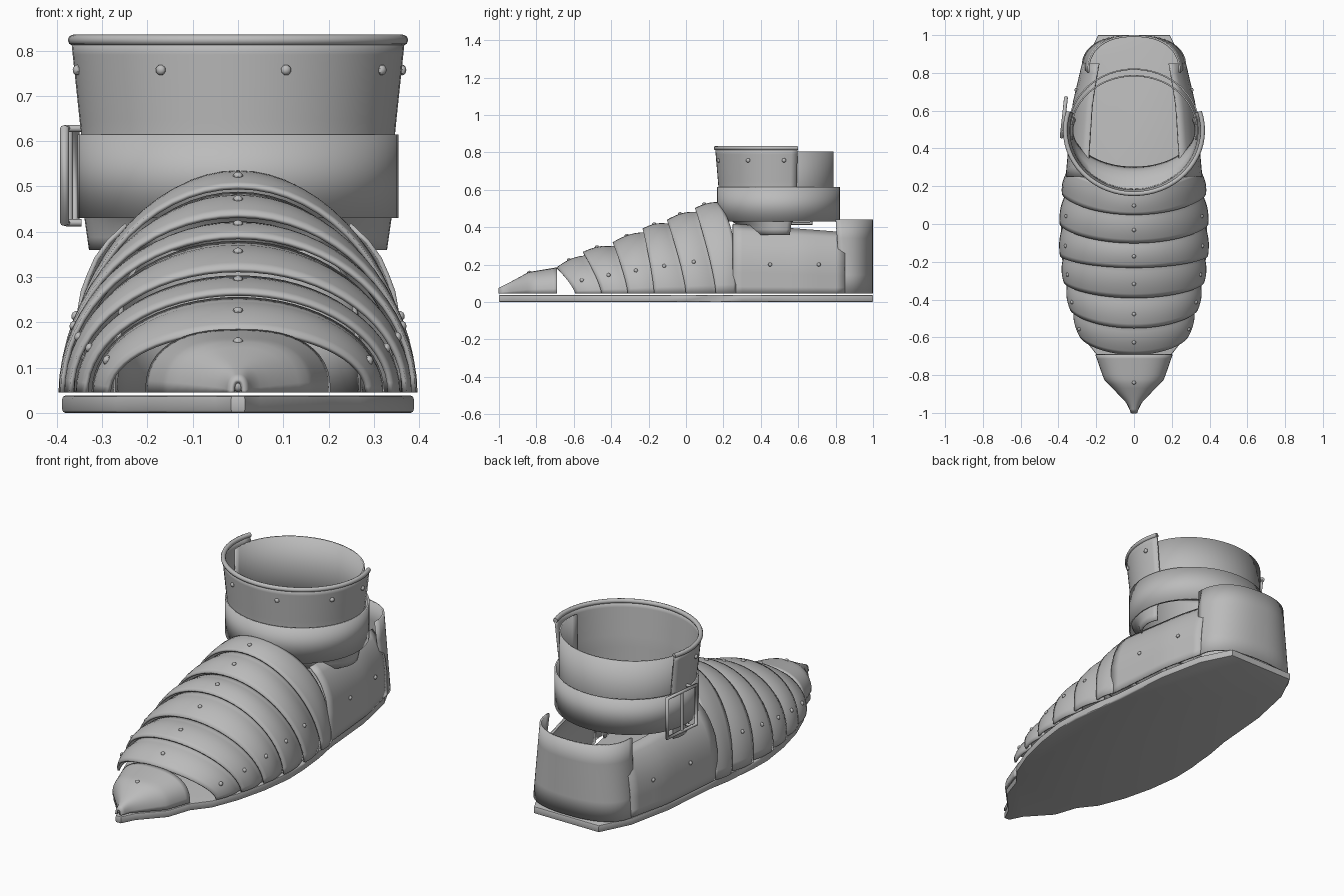
import bpy, bmesh, math
from mathutils import Vector

if "Cube" in bpy.data.objects:
    bpy.data.objects.remove(bpy.data.objects["Cube"])

steel = bpy.data.materials.new("steel grey")
steel.diffuse_color = (0.5, 0.5, 0.5, 1)
steel.use_nodes = True
steel.node_tree.nodes["Principled BSDF"].inputs["Base Color"].default_value = steel.diffuse_color


def finish(name, bm, angle=40, thickness=0, offset=-1):
    bmesh.ops.recalc_face_normals(bm, faces=bm.faces)
    me = bpy.data.meshes.new(name)
    bm.to_mesh(me)
    bm.free()
    ob = bpy.data.objects.new(name, me)
    bpy.context.collection.objects.link(ob)
    me.materials.append(steel)
    if thickness:
        m = ob.modifiers.new("thickness", 'SOLIDIFY')
        m.thickness, m.offset = thickness, offset
    bpy.ops.object.select_all(action='DESELECT')
    bpy.context.view_layer.objects.active = ob
    ob.select_set(True)
    bpy.ops.object.shade_smooth_by_angle(angle=math.radians(angle))
    return ob


def sheet(name, fn, nu, nv, thickness=0.01, closed=False):
    """Grid surface from fn(u, v), u and v in 0..1."""
    bm = bmesh.new()
    rows = [[bm.verts.new(fn(i / nu, j / nv)) for i in range(nu if closed else nu + 1)]
            for j in range(nv + 1)]
    n = len(rows[0])
    for a, b in zip(rows, rows[1:]):
        for i in range(nu):
            k = (i + 1) % n
            bm.faces.new((a[i], a[k], b[k], b[i]))
    return finish(name, bm, 40, thickness, 0)


def lerp(points, t):
    """Piecewise linear lookup in (t, value) pairs."""
    for (a, p), (b, q) in zip(points, points[1:]):
        if t <= b:
            return p + (q - p) * max(0, (t - a) / (b - a))
    return points[-1][1]


def tube(name, points, r, cyclic=False):
    cu = bpy.data.curves.new(name, 'CURVE')
    cu.dimensions, cu.bevel_depth, cu.bevel_resolution, cu.use_fill_caps = '3D', r, 2, True
    sp = cu.splines.new('POLY')
    sp.points.add(len(points) - 1)
    for p, c in zip(sp.points, points):
        p.co = (*c, 1)
    sp.use_cyclic_u = cyclic
    ob = bpy.data.objects.new(name, cu)
    bpy.context.collection.objects.link(ob)
    cu.materials.append(steel)


def rivet(name, pos, normal, r=0.011):
    bm = bmesh.new()
    bmesh.ops.create_uvsphere(bm, u_segments=8, v_segments=6, radius=r)
    q = Vector((0, 0, 1)).rotation_difference(Vector(normal))
    for v in bm.verts:
        v.co = q @ Vector((v.co.x, v.co.y, v.co.z * 0.8)) + Vector(pos)
    finish(name, bm)


# Sole: extruded outline with rounded rim
half = [(.015, -1), (.05, -.93), (.16, -.81), (.2, -.69), (.27, -.6), (.325, -.46), (.365, -.3),
        (.388, -.13), (.385, 0), (.365, .16), (.345, .3), (.32, .6), (.27, .84), (.19, 1)]
bm = bmesh.new()
face = bm.faces.new([bm.verts.new((x, y, 0)) for x, y in half + [(-x, y) for x, y in half[::-1]]])
top = bmesh.ops.extrude_face_region(bm, geom=[face])
for v in top['geom']:
    if isinstance(v, bmesh.types.BMVert):
        v.co.z = 0.038
rim = [e for e in bm.edges if abs(e.verts[0].co.z - e.verts[1].co.z) < 1e-4]
bmesh.ops.bevel(bm, geom=rim, offset=0.007, segments=2, affect='EDGES', profile=0.5)
finish("sole", bm)

# Toe cap: half-round nose tapering to a point
toe_w = [(-1, .012), (-.95, .03), (-.82, .155), (-.69, .2)]
toe_h = [(-1, .025), (-.95, .05), (-.84, .11), (-.69, .135)]


def toe(u, v):
    y, a = -1 + .31 * v, math.pi * u
    c, s = math.cos(a), math.sin(a)
    return (lerp(toe_w, y) * math.copysign(abs(c) ** .8, c), y, .045 + lerp(toe_h, y) * s ** .8)


sheet("toe_cap", toe, 24, 14)
rivet("toe_rivet", (0, -.84, .158), (0, -.4, 1))
rivet("toe_tip_knob", (0, -.985, .06), (0, -1, 0), .014)

# Overlapping instep plates: edges as (top y, top z, bottom y, half width)
edges = [(-.69, .18, -.59, .285), (-.55, .263, -.45, .335), (-.39, .315, -.31, .367),
         (-.23, .388, -.17, .387), (-.10, .435, 0, .389), (.05, .498, .16, .377),
         (.17, .53, .265, .357)]


def instep(i):
    e, f = edges[i], edges[i + 1]
    last = i == len(edges) - 2

    def fn(u, v):
        k = v if last else v * 1.15
        yt, h, yb, w = [a + (b - a) * k for a, b in zip(e, f)]
        drop = 0 if last else .024 * min(1, v * 1.15) ** 2
        bulge = .008 * math.sin(math.pi * v)
        a = math.pi * u
        s = math.sin(a)
        power = 1.3 + (2.7 * v if last else 0)
        return ((w - drop + bulge) * math.cos(a), yt + (yb - yt) * (1 - s ** power),
                .045 + (h - .045 - drop + bulge) * s)
    return fn


for i in range(len(edges) - 1):
    fn = instep(i)
    sheet(f"instep_plate_{i + 1}", fn, 32, 8)
    for u in (.13, .5, .87):
        p = Vector(fn(u, .4))
        out = Vector((math.cos(math.pi * u), -.2, math.sin(math.pi * u)))
        if i < 5 or u == .5:
            rivet("instep_rivet", p + out * .005, out)

# Side plates: upright walls curling inward at the top
side_w = [(.25, .357), (.63, .322), (.86, .268)]
side_prof = [(0, 1), (.4, .995), (.6, .96), (.78, .89), (.9, .8), (1, .69)]
for s in (1, -1):
    def side(u, v):
        y = .25 + .6 * u
        return (s * lerp(side_w, y) * lerp(side_prof, v), y, .045 + (.37 - .045 * u) * v)
    sheet("side_plate", side, 12, 10)
    for y in (.45, .71):
        rivet("side_rivet", (s * (lerp(side_w, y) + .003), y, .2), (s, 0, 0))


# Heel plate: upright U-shaped wall
def heel(u, v):
    a = math.pi * u
    c, s = math.cos(a), math.sin(a)
    return ((.272 - .03 * v) * math.copysign(abs(c) ** .85, c), .83 - .03 * v + (.165 + .03 * v) * s ** .85,
            .045 + .395 * v)


sheet("heel_plate", heel, 28, 4)

# Ankle cuff: open front shell, pinched back at the bottom and flared at the rim
CY = .495
cuff_x = [(.36, .325), (.45, .338), (.62, .343), (.82, .364)]
cuff_y = [(.36, .195), (.43, .23), (.47, .312), (.62, .318), (.82, .335)]
SPAN = math.radians(215)


def cuff_at(a, z):
    return (lerp(cuff_x, z) * math.sin(a), CY - lerp(cuff_y, z) * math.cos(a), z)


def cuff(u, v):
    return cuff_at((u - .5) * SPAN, .36 + .46 * v)


sheet("ankle_cuff", cuff, 36, 16, .008)
tube("cuff_rim", [cuff_at((i / 36 - .5) * SPAN, .823) for i in range(37)], .012)
for d in (-78, -28, 17, 61, 95):
    a = math.radians(d)
    p = Vector(cuff_at(a, .757))
    out = Vector((math.sin(a), -math.cos(a), 0))
    rivet("cuff_rivet", p + out * .006, out, .012)


# Rear ankle plate inside the cuff
def rear(u, v):
    a = math.radians(-100 + 200 * u)
    return (.333 * math.sin(a), CY + .29 * math.cos(a), .44 + .365 * v)


sheet("rear_ankle_plate", rear, 30, 2, .008)


# Strap ring
def strap(u, v):
    a = 2 * math.pi * u
    return (.35 * math.sin(a), CY - .325 * math.cos(a), .43 + .185 * v)


sheet("strap", strap, 48, 1, .008, True)

# Buckle: rectangular frame with centre pin and mounting bars
lo, hi = .42, .628
front, back = (-.383, .46), (-.36, .67)
mid = (-.372, .565)
tube("buckle_frame", [(*front, lo), (*back, lo), (*back, hi), (*front, hi)], .01, True)
tube("buckle_pin", [(*mid, lo), (*mid, hi)], .008)
for z in (lo, hi):
    tube("buckle_bar", [(-.38, .49, z), (-.345, .49, z)], .008)
